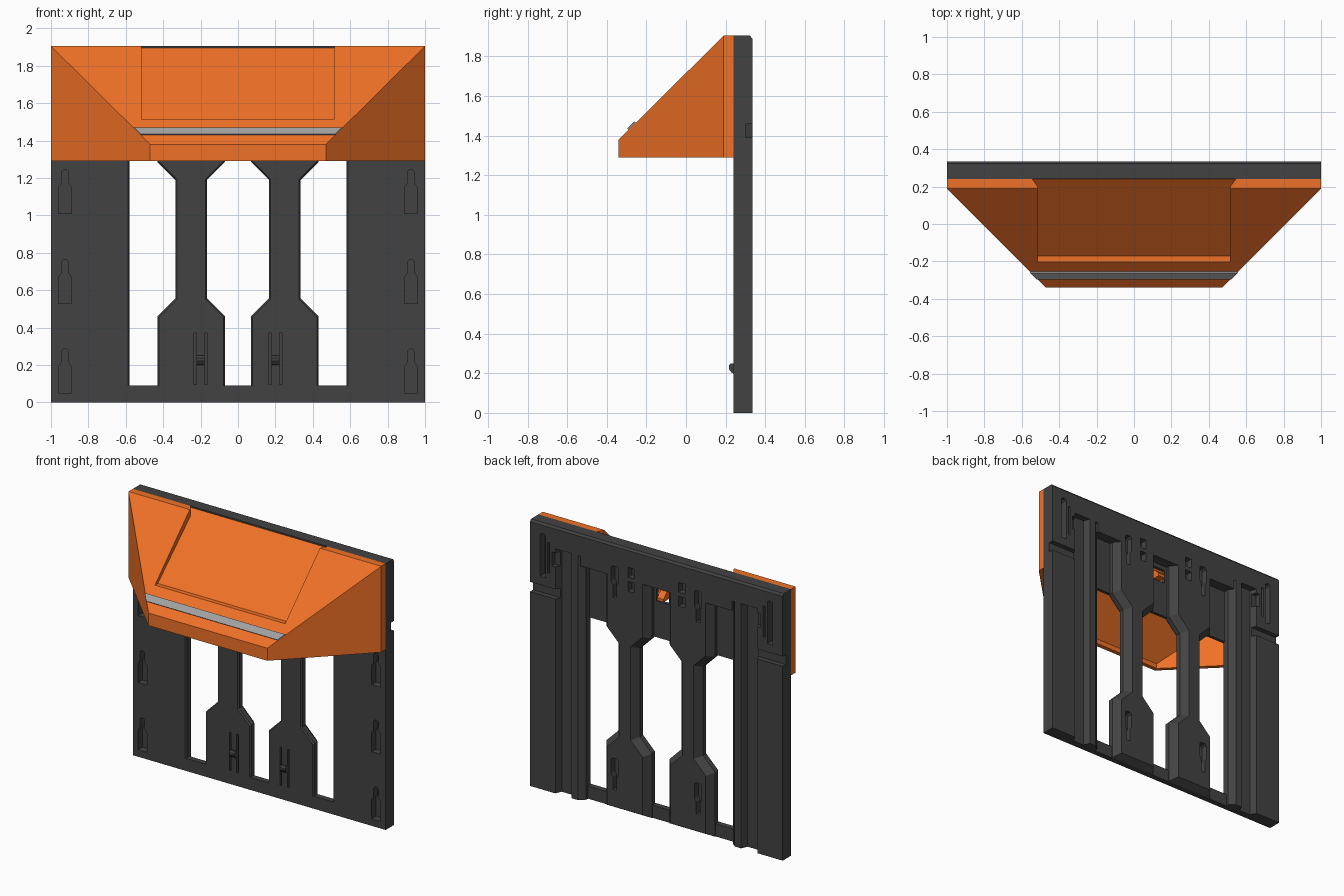
import bpy, bmesh

if "Cube" in bpy.data.objects:
    bpy.data.objects.remove(bpy.data.objects["Cube"])


def material(name, rgb):
    m = bpy.data.materials.new(name)
    m.diffuse_color = (*rgb, 1)
    m.use_nodes = True
    m.node_tree.nodes["Principled BSDF"].inputs["Base Color"].default_value = m.diffuse_color
    return m


DARK = material("dark_plastic", (0.055, 0.055, 0.055))
ORANGE = material("orange_plastic", (0.87, 0.165, 0.02))
GREY = material("grey_strip", (0.36, 0.36, 0.36))


def loft(name, rings, mat=None):
    """Closed solid through rings of equal point count."""
    bm = bmesh.new()
    vs = [[bm.verts.new(p) for p in r] for r in rings]
    n = len(rings[0])
    for a, b in zip(vs, vs[1:]):
        for i in range(n):
            j = (i + 1) % n
            bm.faces.new((a[i], a[j], b[j], b[i]))
    bm.faces.new(vs[0])
    bm.faces.new(vs[-1])
    bmesh.ops.recalc_face_normals(bm, faces=bm.faces)
    me = bpy.data.meshes.new(name)
    bm.to_mesh(me)
    bm.free()
    ob = bpy.data.objects.new(name, me)
    bpy.context.collection.objects.link(ob)
    if mat:
        me.materials.append(mat)
    return ob


def prism(name, pts, axis, lo, hi, mat=None):
    """Extrude a 2D profile along an axis (the profile uses the other two, in order)."""
    def put(p, c):
        q = list(p)
        q.insert("xyz".index(axis), c)
        return q
    return loft(name, [[put(p, c) for p in pts] for c in (lo, hi)], mat)


def box(name, x0, x1, y0, y1, z0, z1, mat=None):
    return prism(name, [(x0, y0), (x1, y0), (x1, y1), (x0, y1)], "z", z0, z1, mat)


def combine(target, tools, op):
    """Boolean the tools into the target one by one, then remove them."""
    for t in tools:
        t.hide_render = True
        mod = target.modifiers.new("bool", "BOOLEAN")
        mod.operation, mod.solver, mod.object = op, "EXACT", t
        bpy.context.view_layer.update()
        ev = target.evaluated_get(bpy.context.evaluated_depsgraph_get())
        me = bpy.data.meshes.new_from_object(ev)
        target.modifiers.clear()
        target.data = me
        bpy.data.objects.remove(t)


def keyhole(x, z0, z1, head, stem, split, y0, y1):
    """Pocket whose width changes from 'head' below split to 'stem' above it."""
    h, s = head / 2, stem / 2
    c = 0.012
    pts = [(x - h, z0), (x + h, z0), (x + h, split - c), (x + s, split + c), (x + s, z1 - c),
           (x + s - c, z1), (x - s + c, z1), (x - s, z1 - c), (x - s, split + c), (x - h, split - c)]
    return prism("keyhole_cutter", pts, "y", y0, y1)


F, B = 0.24, 0.335  # front and back of the rack plate

# Back plate: top band
plate = prism("back_plate", [(F, 1.75), (F, 1.905), (B - 0.012, 1.905), (B, 1.89), (B, 1.75)],
              "x", -1, 1, DARK)
parts = [
    box("skin", -0.6, 0.6, F, 0.262, 1.29, 1.78, DARK),
    box("recess_top", -0.6, 0.6, F, B, 1.68, 1.78, DARK),
    box("bottom_bar", -0.6, 0.6, F, 0.28, 0, 0.09, DARK),
]


def column_ring(cx, y, i, base):
    k = 0.41 * i
    side = [(0.18 - i, base), (0.18 - i, 0.46 - k), (0.085 - i, 0.555 - k),
            (0.085 - i, 1.19 + k), (0.18 - i, 1.285 + k), (0.18 - i, 1.76)]
    return [(cx + w, y, z) for w, z in side] + [(cx - w, y, z) for w, z in reversed(side)]


for s in (-1, 1):
    # Side panels with a vertical channel on the back
    prof = [(0.588, F), (1, F), (1, B), (0.80, B), (0.78, 0.29), (0.69, 0.29),
            (0.67, B), (0.62, B), (0.58, 0.30), (0.58, 0.25)]
    parts.append(prism("side", [(s * x, y) for x, y in prof], "z", 0, 1.76, DARK))
    # Waisted columns with chamfered back edges
    parts.append(loft("column", [column_ring(s * 0.25, y, i, b) for y, i, b in
                                 ((F, 0.008, 0), (0.25, 0, 0), (0.285, 0, 0), (B, 0.04, 0.03))], DARK))
combine(plate, parts, "UNION")

# Pockets, slots and notches in the plate
cuts = [box("window", -0.05, 0.05, 0.2, 0.3, 1.55, 1.65)]
for s in (-1, 1):
    for z in (0.05, 0.53, 1.01):  # front hanging holes
        cuts.append(keyhole(s * 0.925, z, z + 0.235, 0.07, 0.038, z + 0.15, 0.2, 0.29))
    for z in (0.15, 1.525):  # back hanging holes
        cuts.append(keyhole(s * 0.33, z, z + 0.225, 0.03, 0.055, z + 0.1, 0.29, 0.4))
    for x in (0.172, 0.228):  # spring clip slits
        cuts.append(box("slit", s * x - 0.006, s * x + 0.006, 0.2, 0.29, 0.095, 0.37))
    for z in (1.6, 1.7):  # small back pockets
        cuts.append(box("pocket", s * 0.2 - 0.025, s * 0.2 + 0.025, 0.29, 0.4, z, z + 0.07))
    cuts.append(keyhole(s * 0.90, 1.52, 1.83, 0.042, 0.042, 1.65, 0.28, 0.4))
    cuts.append(box("thin_slot", s * 0.852 - 0.008, s * 0.852 + 0.008, 0.3, 0.4, 1.56, 1.78))
    cuts.append(box("hook_notch", s * 0.795 - 0.03, s * 0.795 + 0.03, 0.3, 0.4, 1.62, 1.72))
    xs = sorted((s * 0.78, s * 1.1))
    cuts.append(box("side_notch", xs[0], xs[1], 0.30, 0.4, 1.39, 1.46))
combine(plate, cuts, "DIFFERENCE")

# Spring clip bumps on the columns
for s, side in ((-1, "left"), (1, "right")):
    prism("clip_bump_" + side, [(0.25, 0.195), (0.228, 0.205), (0.216, 0.222), (0.216, 0.238),
                                (0.226, 0.25), (0.25, 0.25)],
          "x", s * 0.2 - 0.022, s * 0.2 + 0.022, DARK)


def hood_shape(name, wide, narrow, yb, ym, yf, z0, zf, zt, mat=None):
    """Sloped tray: flat sides, angled cheeks, front lip and sloping face."""
    plan = [(-wide, yb), (-wide, ym), (-narrow, yf), (narrow, yf), (wide, ym), (wide, yb)]
    tops = [zt, zt, zf, zf, zt, zt]
    bm = bmesh.new()
    lo = [bm.verts.new((x, y, z0)) for x, y in plan]
    hi = [bm.verts.new((x, y, z)) for (x, y), z in zip(plan, tops)]
    for i in range(6):
        j = (i + 1) % 6
        bm.faces.new((lo[i], lo[j], hi[j], hi[i]))
    bm.faces.new(lo)
    bm.faces.new((hi[1], hi[2], hi[3], hi[4]))
    bm.faces.new((hi[0], hi[1], hi[4], hi[5]))
    bmesh.ops.recalc_face_normals(bm, faces=bm.faces)
    me = bpy.data.meshes.new(name)
    bm.to_mesh(me)
    bm.free()
    ob = bpy.data.objects.new(name, me)
    bpy.context.collection.objects.link(ob)
    if mat:
        me.materials.append(mat)
    return ob


# Hollow hood, open below, with a shallow recess in the sloping face
hood = hood_shape("hood", 1, 0.47, F, 0.19, -0.34, 1.29, 1.38, 1.905, ORANGE)
inner = hood_shape("hood_inner", 0.97, 0.46, 0.3, 0.20, -0.31, 1.2, 1.325, 1.835)
recess = prism("recess", [(-0.17, 1.515), (-0.35, 1.515), (-0.35, 2.1), (0.3, 2.1), (0.3, 1.951),
                          (0.245, 1.9)], "x", -0.515, 0.515)
flare_plan = [(-0.515, 0.2, 1.858), (0.515, 0.2, 1.858), (0.55, 0.25, 1.904), (-0.55, 0.25, 1.904)]
flare = loft("flare", [flare_plan, [(x, y, 2) for x, y, z in flare_plan]])
combine(hood, [inner, recess, flare], "DIFFERENCE")

# Grey strip across the lower slope
strip = [(-0.52, -0.29, 1.43), (0.52, -0.29, 1.43), (0.555, -0.255, 1.465), (-0.555, -0.255, 1.465)]
loft("front_strip", [[(x, y - d, z + d) for x, y, z in strip] for d in (-0.01, 0.006)], GREY)

# Small latch seen through the plate window
prism("hood_latch", [(0.215, 1.57), (0.29, 1.57), (0.29, 1.59), (0.25, 1.63), (0.215, 1.63)],
      "x", -0.025, 0.025, ORANGE)
